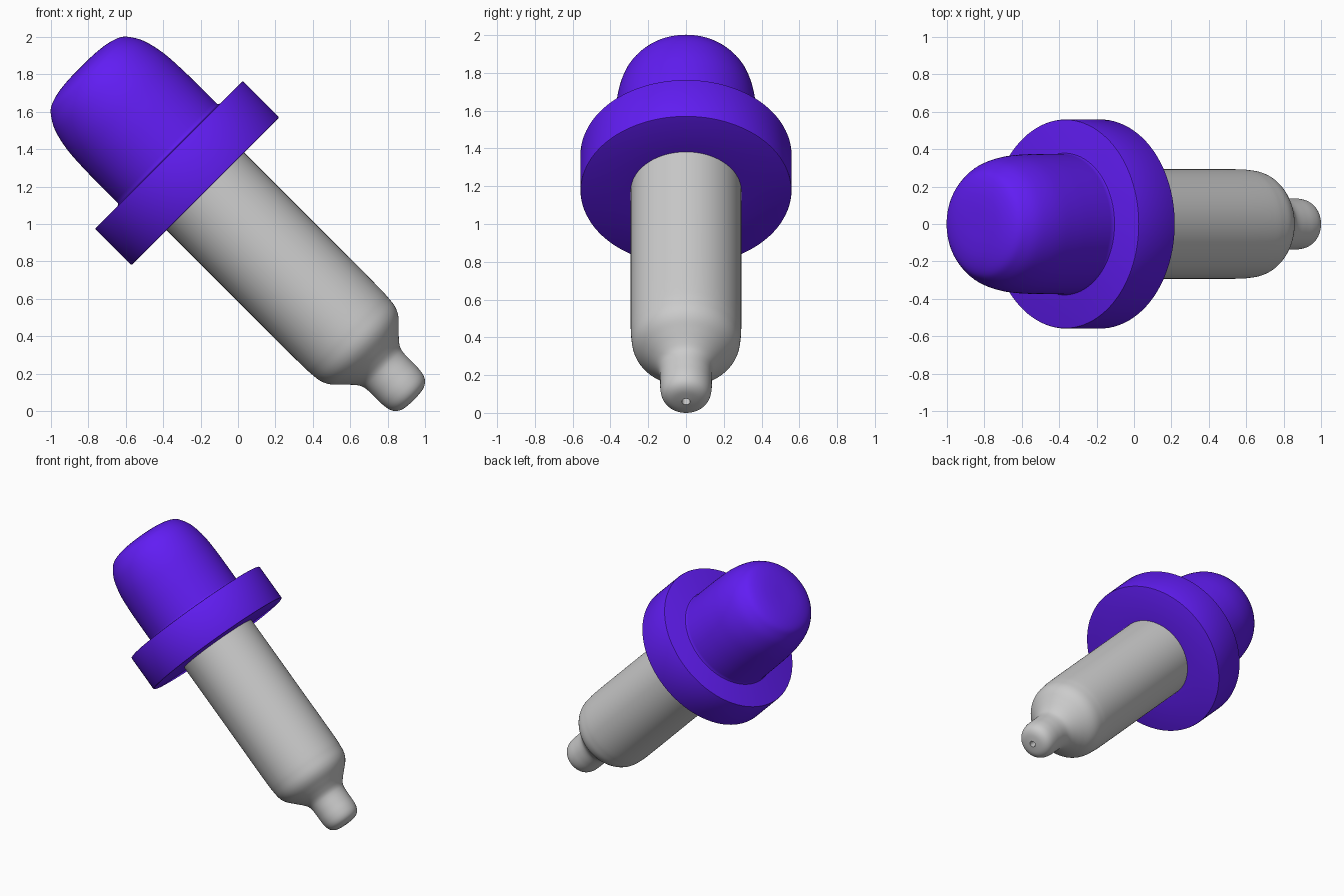
import bpy, math

if "Cube" in bpy.data.objects:
    bpy.data.objects.remove(bpy.data.objects["Cube"])

AXIS_TILT = math.radians(135)   # local +z runs down towards the tip
SIDES = 96


def smooth_curve(pts, steps=5):
    """Catmull-Rom through (t, radius) points."""
    ext = [pts[0]] + pts + [pts[-1]]
    out = []
    for a, b, c, d in zip(ext, ext[1:], ext[2:], ext[3:]):
        for k in range(steps):
            u = k / steps
            out.append(tuple(0.5 * (2 * q + (r - p) * u + (2 * p - 5 * q + 4 * r - s) * u * u
                                    + (3 * q - p - 3 * r + s) * u ** 3)
                             for p, q, r, s in zip(a, b, c, d)))
    return out + [pts[-1]]


def lathe(name, profile):
    """Revolve a profile that starts and ends on the axis."""
    verts = [(0, 0, profile[0][0])]
    faces = []
    rings = profile[1:-1]
    for t, r in rings:
        for i in range(SIDES):
            a = 2 * math.pi * i / SIDES
            verts.append((r * math.cos(a), r * math.sin(a), t))
    verts.append((0, 0, profile[-1][0]))
    last = len(verts) - 1
    base = last - SIDES
    for i in range(SIDES):
        j = (i + 1) % SIDES
        faces.append((0, 1 + j, 1 + i))
        faces.append((last, base + i, base + j))
        for k in range(len(rings) - 1):
            p, q = 1 + k * SIDES, 1 + (k + 1) * SIDES
            faces.append((p + i, p + j, q + j, q + i))
    me = bpy.data.meshes.new(name)
    me.from_pydata(verts, [], faces)
    me.update()
    ob = bpy.data.objects.new(name, me)
    bpy.context.collection.objects.link(ob)
    ob.location = (0, 0, 1)
    ob.rotation_euler = (0, AXIS_TILT, 0)
    bpy.ops.object.select_all(action='DESELECT')
    ob.select_set(True)
    bpy.context.view_layer.objects.active = ob
    bpy.ops.object.shade_smooth_by_angle(angle=math.radians(35))
    return ob


# Rubber bulb with its wide collar
bulb = smooth_curve([(-1.188, 0), (-1.186, 0.10), (-1.175, 0.19), (-1.15, 0.262),
                     (-1.11, 0.302), (-1.04, 0.339), (-0.93, 0.364), (-0.80, 0.373),
                     (-0.66, 0.375), (-0.535, 0.375)])
collar = [(-0.526, 0.379), (-0.523, 0.388), (-0.523, 0.552), (-0.521, 0.557),
          (-0.515, 0.559), (-0.255, 0.559), (-0.249, 0.557), (-0.247, 0.552),
          (-0.247, 0.27), (-0.247, 0)]
rubber = lathe("rubber_bulb", bulb + collar)
mat = bpy.data.materials.new("purple_rubber")
mat.diffuse_color = (0.12, 0.012, 0.9, 1)
mat.use_nodes = True
mat.node_tree.nodes["Principled BSDF"].inputs["Base Color"].default_value = mat.diffuse_color
rubber.data.materials.append(mat)

# Glass tube: straight body, shoulder, nozzle and small opening
body = smooth_curve([(-0.30, 0.293), (0.30, 0.293), (0.74, 0.293), (0.85, 0.289),
                     (0.91, 0.28), (0.955, 0.257), (1.00, 0.215), (1.04, 0.176),
                     (1.075, 0.149), (1.11, 0.139), (1.17, 0.137), (1.23, 0.136),
                     (1.275, 0.128), (1.305, 0.109), (1.323, 0.075), (1.33, 0.022)])
lathe("glass_tube", [(-0.30, 0)] + body + [(1.20, 0.02), (1.20, 0)])
